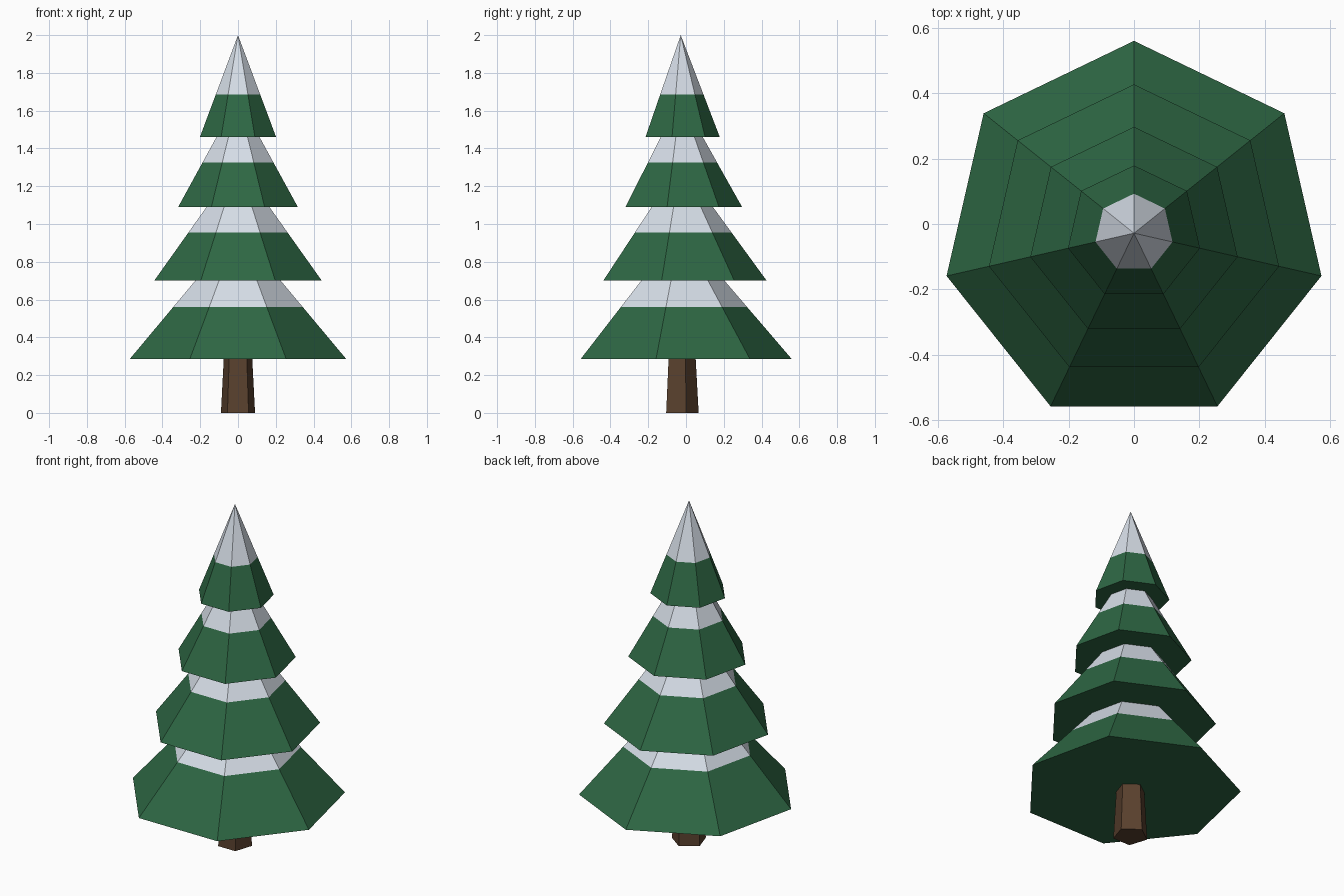
import bpy
import bmesh
from math import sin, cos, pi

cube = bpy.data.objects.get("Cube")
if cube:
    bpy.data.objects.remove(cube, do_unlink=True)

CENTRE_Y = -0.028


def make_material(name, colour):
    mat = bpy.data.materials.new(name)
    mat.use_nodes = True
    mat.diffuse_color = (*colour, 1)
    mat.node_tree.nodes["Principled BSDF"].inputs["Base Color"].default_value = (*colour, 1)
    return mat


needles = make_material("pine green", (0.027, 0.135, 0.057))
snow = make_material("snow white", (0.74, 0.80, 0.88))
bark = make_material("bark brown", (0.10, 0.052, 0.027))


def lathe(name, sides, profile, materials, snow_line=None):
    """Stack flat-sided rings of (radius, z); radius 0 closes to a point."""
    bm = bmesh.new()
    rings = []
    for radius, z in profile:
        count = sides if radius else 1
        angles = [pi / 2 + 2 * pi * i / sides for i in range(count)]
        rings.append([bm.verts.new((radius * cos(a), radius * sin(a), z)) for a in angles])
    for low, high in zip(rings, rings[1:]):
        for i in range(sides):
            j = (i + 1) % sides
            top = [high[j], high[i]] if len(high) > 1 else high
            bm.faces.new([low[i], low[j], *top])
    for ring in (rings[0], rings[-1]):
        if len(ring) > 1:
            bm.faces.new(ring)
    bmesh.ops.recalc_face_normals(bm, faces=bm.faces)
    # Snow covers everything above the snow line
    if snow_line is not None:
        for face in bm.faces:
            face.material_index = int(face.calc_center_median().z > snow_line)
    mesh = bpy.data.meshes.new(name)
    bm.to_mesh(mesh)
    bm.free()
    for mat in materials:
        mesh.materials.append(mat)
    obj = bpy.data.objects.new(name, mesh)
    obj.location.y = CENTRE_Y
    bpy.context.collection.objects.link(obj)
    return obj


# Five-sided tapering trunk
lathe("trunk", 5, [(0.095, 0), (0.073, 0.40)], [bark])

# Seven-sided branch tiers: base radius, base height, snow line, tip height
tiers = [
    (0.588, 0.285, 0.56, 0.97),
    (0.455, 0.70, 0.955, 1.324),
    (0.325, 1.09, 1.325, 1.668),
    (0.207, 1.46, 1.685, 2.0),
]
for number, (radius, base, line, tip) in enumerate(tiers, 1):
    line_radius = radius * (tip - line) / (tip - base)
    lathe(f"branch_tier_{number}", 7,
          [(radius, base), (line_radius, line), (0, tip)],
          [needles, snow], line)
